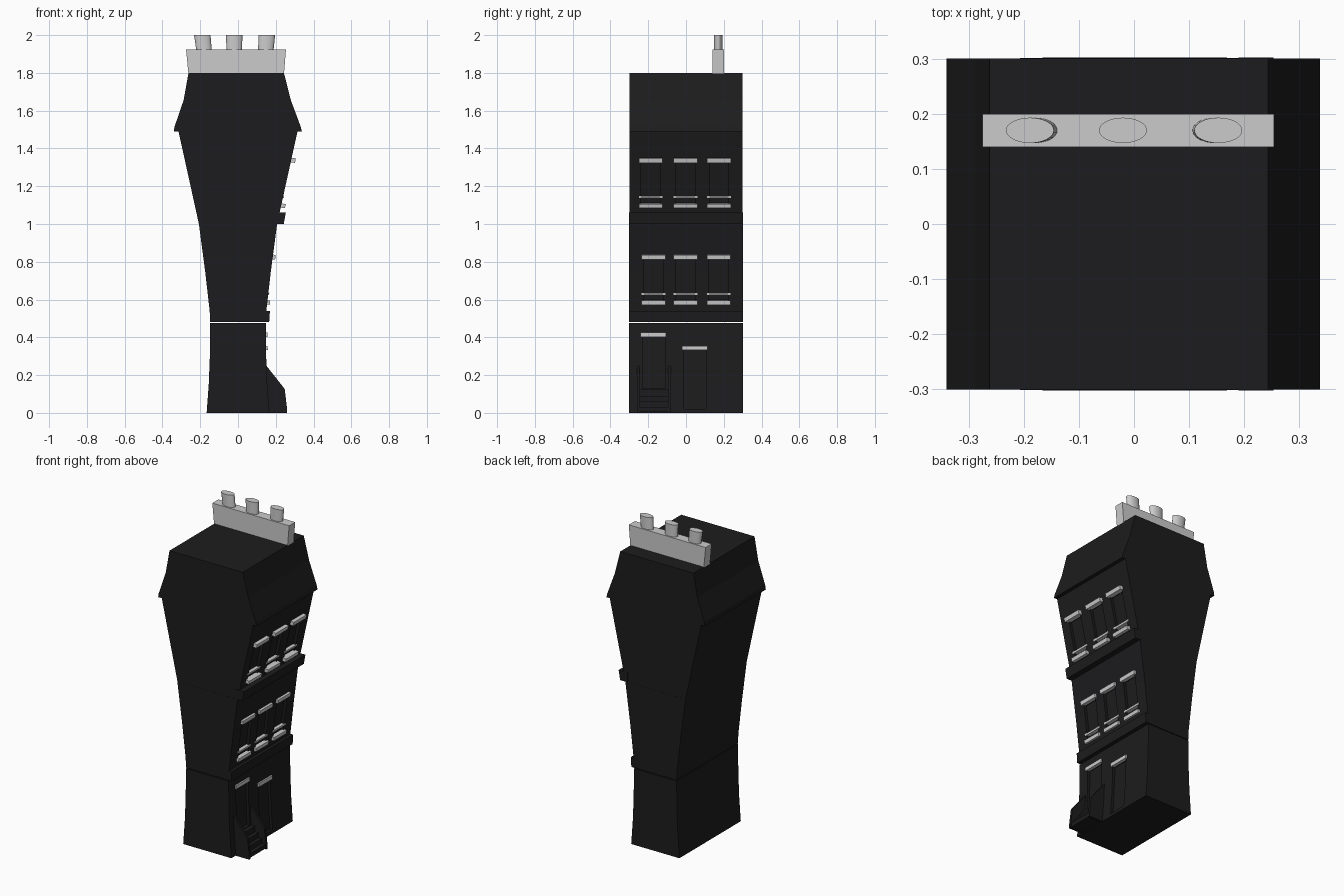
import bpy, bmesh, math

if "Cube" in bpy.data.objects:
    bpy.data.objects.remove(bpy.data.objects["Cube"])

dark = bpy.data.materials.new("dark_wall")
dark.diffuse_color = (0.012, 0.012, 0.013, 1)
dark.use_nodes = True
dark.node_tree.nodes["Principled BSDF"].inputs["Base Color"].default_value = dark.diffuse_color


def add_mesh(bm, name, mat=None):
    bmesh.ops.recalc_face_normals(bm, faces=bm.faces)
    me = bpy.data.meshes.new(name)
    bm.to_mesh(me)
    bm.free()
    ob = bpy.data.objects.new(name, me)
    bpy.context.collection.objects.link(ob)
    if mat:
        me.materials.append(mat)
    return ob


def prism(name, pts, y0, y1, mat=None):
    """Extrude an x-z outline from y0 to y1."""
    bm = bmesh.new()
    face = bm.faces.new([bm.verts.new((x, y0, z)) for x, z in pts])
    ext = bmesh.ops.extrude_face_region(bm, geom=[face])["geom"]
    bmesh.ops.translate(bm, vec=(0, y1 - y0, 0),
                        verts=[v for v in ext if isinstance(v, bmesh.types.BMVert)])
    return add_mesh(bm, name, mat)


# Half-width of the swelling wall at each height
GROUND = [(0.166, 0), (0.155, 0.15), (0.149, 0.3), (0.147, 0.475)]
MIDDLE = [(0.147, 0.48), (0.15, 0.54), (0.174, 0.75), (0.207, 1.0)]
UPPER = [(0.207, 1.0), (0.262, 1.25), (0.315, 1.49)]


def wall(z):
    pts = GROUND + MIDDLE + UPPER[1:]
    for (xa, za), (xb, zb) in zip(pts, pts[1:]):
        if za <= z <= zb:
            return xa + (xb - xa) * (z - za) / (zb - za)
    return pts[-1][0]


def wall_block(name, z0, z1, y0, y1, inner, outer, mat=None, skew=0.0):
    """Block following the leaning street wall, measured from its surface."""
    a, b = wall(z0), wall(z1)
    return prism(name, [(a + inner, z0), (a + outer, z0 - skew),
                        (b + outer, z1 - skew), (b + inner, z1)], y0, y1, mat)


def storey(name, half, depth):
    return prism(name, half + [(-x, z) for x, z in reversed(half)], -depth, depth, dark)


ground = storey("ground_storey", GROUND, 0.302)
middle = storey("middle_storey", MIDDLE, 0.301)
upper = storey("upper_storey", UPPER, 0.3)

# Mansard roof with overhanging eaves
prism("roof", [(-0.315, 1.49), (-0.34, 1.49), (-0.336, 1.515), (-0.288, 1.655),
               (-0.262, 1.8), (0.243, 1.8), (0.28, 1.655), (0.332, 1.515),
               (0.338, 1.49), (0.315, 1.49)], -0.3, 0.3, dark)

# Street-side string courses
prism("lower_ledge", [(0.13, 0.48), (0.165, 0.48), (0.169, 0.54), (0.13, 0.54)], -0.302, 0.302, dark)
prism("upper_ledge", [(0.19, 1.0), (0.242, 1.0), (0.253, 1.06), (0.19, 1.06)], -0.302, 0.302, dark)


def carve(body, z0, z1, y0, y1, depth=0.018):
    cutter = wall_block("cutter", z0, z1, y0, y1, -depth, 0.06)
    cutter.hide_render = True
    mod = body.modifiers.new("recess", "BOOLEAN")
    mod.operation, mod.solver, mod.object = "DIFFERENCE", "EXACT", cutter
    bpy.context.view_layer.objects.active = body
    bpy.ops.object.modifier_apply(modifier=mod.name)
    bpy.data.objects.remove(cutter)


# Two rows of three windows: recess, lintel, sash bar, sill
for body, row, z, starts, out in [
        (middle, "middle", 0.575, (-0.235, -0.065, 0.11), 0.014),
        (upper, "upper", 1.088, (-0.25, -0.065, 0.112), 0.022)]:
    for i, y in enumerate(starts):
        w, tag = 0.126, f"{row}_{i + 1}"
        carve(body, z + 0.02, z + 0.242, y + 0.013, y + w - 0.013)
        wall_block("lintel_" + tag, z + 0.24, z + 0.264, y, y + w, -0.01, out, skew=out * 0.2)
        wall_block("sash_bar_" + tag, z + 0.049, z + 0.061, y, y + w, -0.018, 0.005)
        wall_block("sill_" + tag, z, z + 0.022, y, y + w, -0.01, out, skew=out * 0.2)

# Door and ground-floor window
carve(ground, 0.13, 0.405, -0.23, -0.11)
carve(ground, 0.02, 0.333, -0.01, 0.105)
wall_block("door_lintel", 0.403, 0.426, -0.242, -0.105, -0.01, 0.009)
wall_block("ground_window_lintel", 0.332, 0.355, -0.02, 0.115, -0.01, 0.009)

# Entrance stair: side walls and steps
side = [(0.14, 0), (0.26, 0), (0.259, 0.03), (0.247, 0.127), (0.15, 0.25), (0.14, 0.25)]
prism("stair_wall_left", side, -0.26, -0.246, dark)
prism("stair_wall_right", side, -0.094, -0.08, dark)
steps = [(0.14, 0.005), (0.255, 0.005)]
for i, h in enumerate((0.03, 0.06, 0.09, 0.125)):
    x = 0.255 - i * 0.024
    steps += [(x, h), (x - 0.024, h)]
steps.append((0.14, 0.125))
prism("stair_steps", steps, -0.247, -0.093, dark)

# Chimney stack
prism("chimney_stack", [(-0.262, 1.79), (0.243, 1.79), (0.254, 1.925), (-0.275, 1.925)], 0.14, 0.2)

# Oval pots, fanning outwards
for i, (x, lean) in enumerate([(-0.189, -0.009), (-0.02, 0), (0.153, 0.006)]):
    bm = bmesh.new()
    bmesh.ops.create_cone(bm, cap_ends=True, segments=32, radius1=1, radius2=1, depth=1)
    for v in bm.verts:
        top = v.co.z > 0
        r = 0.0435 if top else 0.041
        v.co = (x + v.co.x * r + (0 if top else -lean), 0.17 + v.co.y * 0.023, 2.0 if top else 1.92)
    pot = add_mesh(bm, f"chimney_pot_{i + 1}")
    bpy.ops.object.select_all(action="DESELECT")
    pot.select_set(True)
    bpy.context.view_layer.objects.active = pot
    bpy.ops.object.shade_smooth_by_angle(angle=math.radians(40))
